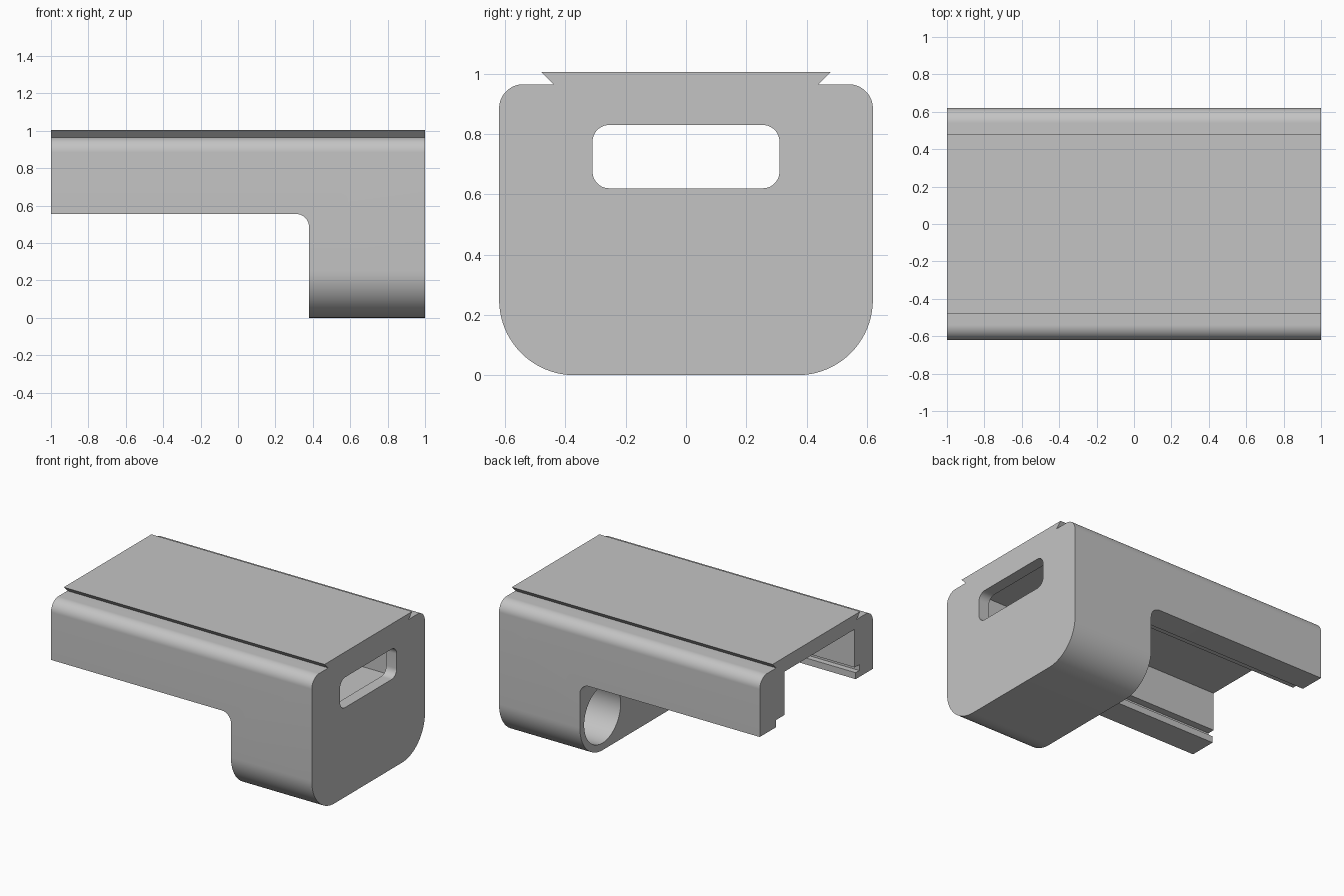
import bpy, bmesh, math
from mathutils import Vector

old = bpy.data.objects.get("Cube")
if old:
    bpy.data.objects.remove(old, do_unlink=True)

grey = bpy.data.materials.new("plain_grey")
grey.use_nodes = True
colour = (0.55, 0.55, 0.55, 1)
grey.diffuse_color = colour
grey.node_tree.nodes["Principled BSDF"].inputs["Base Color"].default_value = colour


def rounded(corners, steps=12):
    """Outline from (u, v, radius) corners, rounding each by its radius."""
    pts = []
    for i, (u, v, r) in enumerate(corners):
        p = Vector((u, v))
        if r == 0:
            pts.append(p)
            continue
        a = (Vector(corners[i - 1][:2]) - p).normalized()
        b = (Vector(corners[(i + 1) % len(corners)][:2]) - p).normalized()
        # All rounded corners are square, so the arc is a quarter circle
        centre = p + (a + b) * r
        for k in range(steps + 1):
            t = math.pi / 2 * k / steps
            pts.append(centre - b * r * math.cos(t) - a * r * math.sin(t))
    return pts


def box(u0, u1, v0, v1, r=0):
    return rounded([(u0, v0, r), (u1, v0, r), (u1, v1, r), (u0, v1, r)])


def add_object(name, bm):
    bmesh.ops.recalc_face_normals(bm, faces=bm.faces)
    mesh = bpy.data.meshes.new(name)
    bm.to_mesh(mesh)
    bm.free()
    mesh.materials.append(grey)
    obj = bpy.data.objects.new(name, mesh)
    bpy.context.collection.objects.link(obj)
    return obj


def prism(name, outline, lo, hi, axis="X"):
    """Extrude an outline: (y, z) along X or (x, z) along Y."""
    bm = bmesh.new()
    rings = []
    for d in (lo, hi):
        rings.append([bm.verts.new((d, p.x, p.y) if axis == "X" else (p.x, d, p.y))
                      for p in outline])
        bm.faces.new(rings[-1])
    first, last = rings
    for i in range(len(outline)):
        bm.faces.new((first[i - 1], first[i], last[i], last[i - 1]))
    return add_object(name, bm)


def cone(name, y, z, r0, r1, x0, x1):
    """Round cutter along X, tapering from r0 to r1."""
    bm = bmesh.new()
    bmesh.ops.create_cone(bm, cap_ends=True, segments=64, radius1=r0, radius2=r1, depth=x1 - x0)
    for v in bm.verts:
        v.co = (v.co.z + (x0 + x1) / 2, v.co.x + y, v.co.y + z)
    return add_object(name, bm)


# Outer body with rounded edges and a dovetail top
half = [(0.62, 0, 0.25), (0.62, 0.965, 0.08), (0.44, 0.965, 0), (0.48, 1.005, 0)]
mirror = [(-y, z, r) for y, z, r in reversed(half)]
body = prism("mount_body", rounded(half + mirror, 20), -1, 1)

cutters = [
    # Space under the long arm, with a rounded inner corner
    prism("underside_cut", rounded([(-1.2, -0.1, 0), (0.38, -0.1, 0),
                                    (0.38, 0.555, 0.07), (-1.2, 0.555, 0)]), -0.8, 0.8, "Y"),
    # Channel mouth, main channel and side groove
    prism("mouth_cut", box(-0.43, 0.445, 0.4, 0.605), -1.2, 0.38),
    prism("channel_cut", box(-0.42, 0.35, 0.595, 0.905), -1.2, 0.92),
    prism("groove_cut", box(-0.47, -0.3, 0.6, 0.64), -1.2, 0.92),
    # End window
    prism("window_cut", box(-0.31, 0.31, 0.62, 0.83, 0.055), 0.85, 1.1),
]
# Stepped round holes with a fine chamfer
for y in (-0.373, 0.373):
    cutters += [
        cone("bore_cut", y, 0.25, 0.2, 0.2, 0.3, 0.91),
        cone("hole_cut", y, 0.25, 0.139, 0.139, 0.8, 1.1),
        cone("chamfer_cut", y, 0.25, 0.134, 0.154, 0.98, 1.01),
    ]

bpy.ops.object.select_all(action="DESELECT")
bpy.context.view_layer.objects.active = body
body.select_set(True)
for cutter in cutters:
    mod = body.modifiers.new(cutter.name, "BOOLEAN")
    mod.operation = "DIFFERENCE"
    mod.solver = "EXACT"
    mod.object = cutter
    bpy.ops.object.modifier_apply(modifier=mod.name)
    bpy.data.objects.remove(cutter, do_unlink=True)

bpy.ops.object.shade_smooth_by_angle(angle=math.radians(25))
